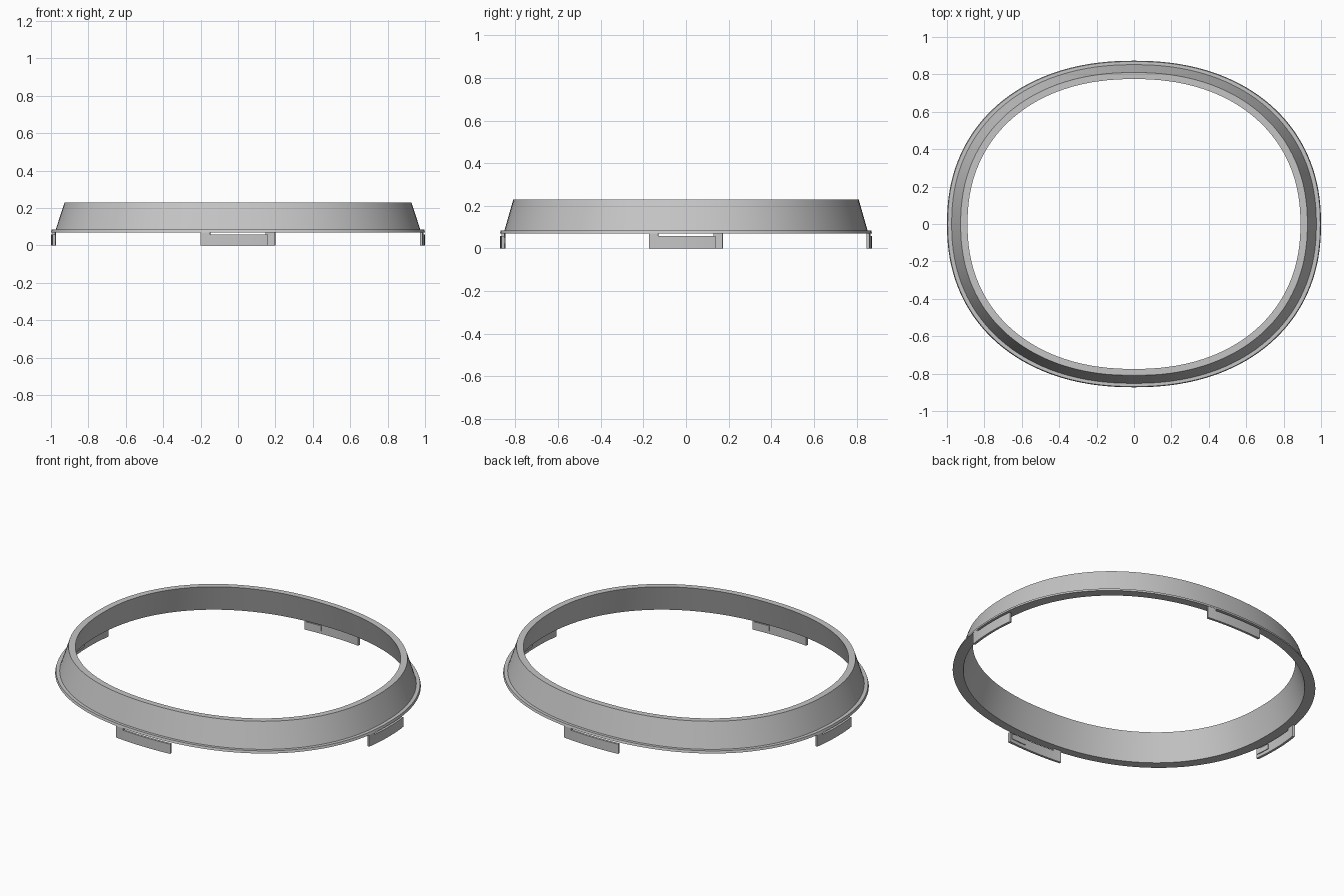
import bpy, bmesh, math

cube = bpy.data.objects.get("Cube")
if cube:
    bpy.data.objects.remove(cube)

SEGMENTS = 144
FULLNESS = 2.2            # 2 would be a plain ellipse

grey = bpy.data.materials.new("grey_plastic")
grey.use_nodes = True
grey.diffuse_color = (0.56, 0.56, 0.56, 1)
grey.node_tree.nodes["Principled BSDF"].inputs["Base Color"].default_value = (0.56, 0.56, 0.56, 1)


def oval(a, rx, ry):
    c, s = math.cos(a), math.sin(a)
    return (math.copysign(abs(c) ** (2 / FULLNESS) * rx, c),
            math.copysign(abs(s) ** (2 / FULLNESS) * ry, s))


def sweep(name, profile, angles, closed):
    """Sweep a closed (rx, ry, z) profile along the oval."""
    bm = bmesh.new()
    rings = [[bm.verts.new((*oval(a, rx, ry), z)) for rx, ry, z in profile]
             for a in angles]
    n = len(profile)
    pairs = list(zip(rings, rings[1:]))
    if closed:
        pairs.append((rings[-1], rings[0]))
    for r, q in pairs:
        for i in range(n):
            j = (i + 1) % n
            bm.faces.new((r[i], q[i], q[j], r[j]))
    if not closed:
        bm.faces.new(rings[0])
        bm.faces.new(rings[-1])
    bmesh.ops.recalc_face_normals(bm, faces=bm.faces)
    mesh = bpy.data.meshes.new(name)
    bm.to_mesh(mesh)
    bm.free()
    mesh.materials.append(grey)
    obj = bpy.data.objects.new(name, mesh)
    bpy.context.collection.objects.link(obj)
    bpy.ops.object.select_all(action='DESELECT')
    obj.select_set(True)
    bpy.context.view_layer.objects.active = obj
    bpy.ops.object.shade_smooth_by_angle(angle=math.radians(25))


# Tapered thin-walled collar with a narrow flange at its foot
collar = [(0.94, 0.825, 0.07), (1.0, 0.873, 0.07), (0.996, 0.869, 0.084),
          (0.975, 0.852, 0.084), (0.927, 0.81, 0.23), (0.89, 0.775, 0.23)]
sweep("collar", collar,
      [2 * math.pi * i / SEGMENTS for i in range(SEGMENTS)], True)


def plate(inner, outer, z0, z1):
    """Upright plate section, set in from the flange rim."""
    return [(1 - inner, 0.873 - inner, z0), (1 - outer, 0.873 - outer, z0),
            (1 - outer, 0.873 - outer, z1), (1 - inner, 0.873 - inner, z1)]


def span(middle, start, end, steps):
    """Angles for evenly spaced sideways offsets from the middle of a side."""
    offsets = [start + (end - start) * i / steps for i in range(steps + 1)]
    return [middle + math.copysign(math.asin(abs(u) ** (FULLNESS / 2)), u)
            for u in offsets]


# Four bayonet tabs: a post under the flange, a free arm and a small catch
for side, middle in (("front", -math.pi / 2), ("left", 0),
                     ("back", math.pi / 2), ("right", math.pi)):
    sweep(side + "_tab_post", plate(0.015, 0.001, 0, 0.072),
          span(middle, -0.2, -0.15, 2), False)
    sweep(side + "_tab_arm", plate(0.015, 0.001, 0, 0.058),
          span(middle, -0.15, 0.16, 10), False)
    sweep(side + "_tab_catch", plate(0.02, 0.014, 0.02, 0.05),
          span(middle, 0.05, 0.15, 4), False)
